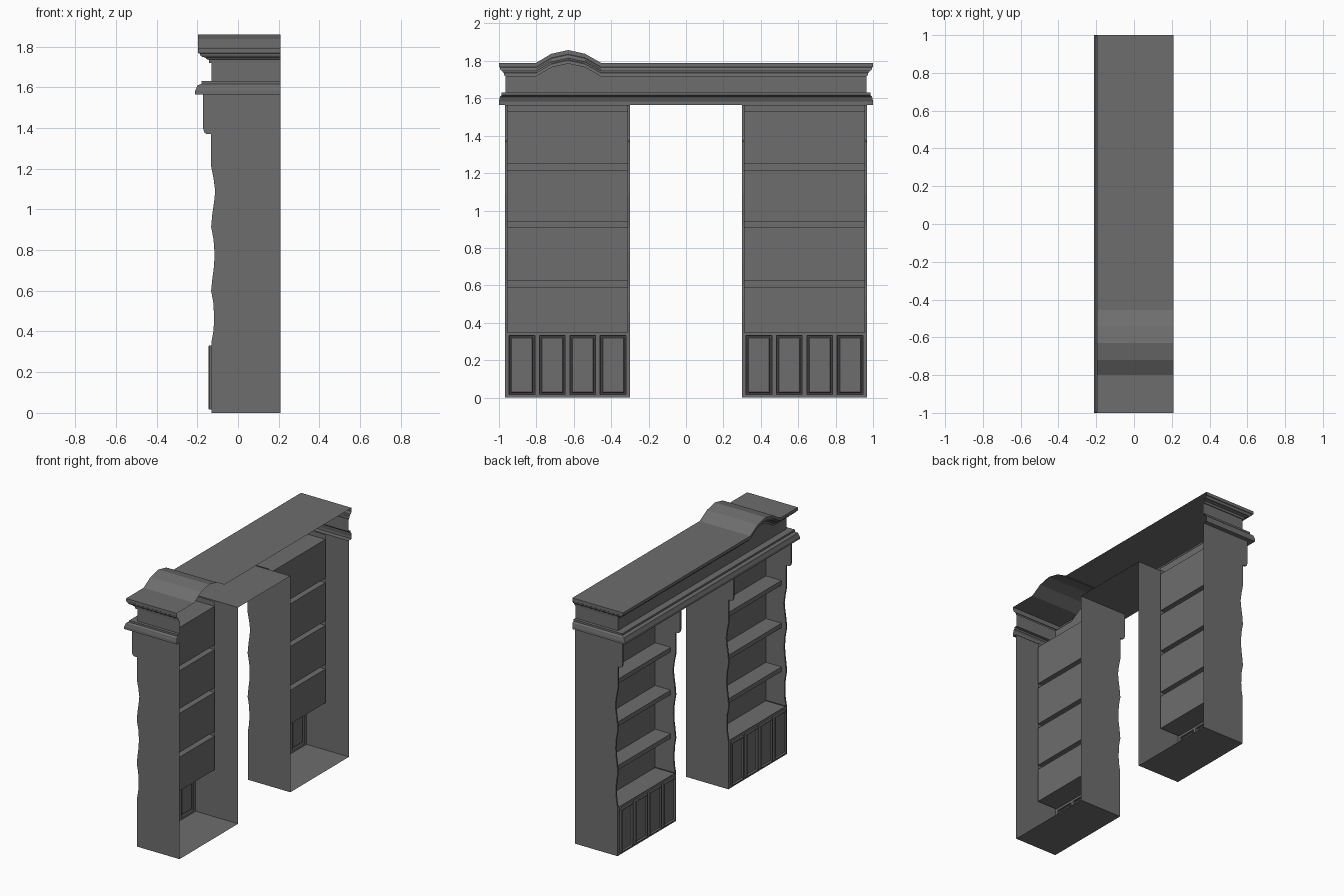
import bpy, bmesh

if "Cube" in bpy.data.objects:
    bpy.data.objects.remove(bpy.data.objects["Cube"])

FRONT, BACK, NICHE = -0.13, 0.21, 0.03     # x planes
CASE_Y, HALF, INNER = 0.6335, 0.335, 0.323  # case centre, half width, niche half width
BASE = 1.565                               # underside of the entablature

finish = bpy.data.materials.new("dark_grey")
finish.diffuse_color = (0.155, 0.155, 0.155, 1)
finish.use_nodes = True
finish.node_tree.nodes["Principled BSDF"].inputs["Base Color"].default_value = finish.diffuse_color


def make(name, verts, faces):
    me = bpy.data.meshes.new(name)
    me.from_pydata(verts, [], faces)
    bm = bmesh.new()
    bm.from_mesh(me)
    bmesh.ops.remove_doubles(bm, verts=bm.verts, dist=1e-5)
    bmesh.ops.recalc_face_normals(bm, faces=bm.faces)
    bm.to_mesh(me)
    bm.free()
    me.materials.append(finish)
    ob = bpy.data.objects.new(name, me)
    bpy.context.collection.objects.link(ob)
    return ob


def loft(name, rows, closed=False, cap=False):
    """Skin a list of equally long point rows; cap closes the last ring."""
    n = len(rows[0])
    verts = [p for r in rows for p in r]
    last = n if closed else n - 1
    faces = [(i * n + j, i * n + (j + 1) % n, (i + 1) * n + (j + 1) % n, (i + 1) * n + j)
             for i in range(len(rows) - 1) for j in range(last)]
    if cap:
        faces.append(tuple(range(len(verts) - n, len(verts))))
    return make(name, verts, faces)


# scalloped front edge of the upright panels, with the bracket at the top (x, z)
EDGE = [(FRONT, 0.35), (-0.121, 0.40), (-0.117, 0.46), (-0.121, 0.54), (-0.132, 0.60),
        (-0.126, 0.66), (-0.118, 0.72), (-0.115, 0.78), (-0.12, 0.85), (-0.132, 0.915),
        (-0.126, 0.98), (-0.117, 1.04), (-0.112, 1.09), (-0.12, 1.15), (-0.132, 1.21),
        (-0.132, 1.37), (-0.155, 1.37), (-0.165, 1.377), (-0.171, 1.395), (-0.171, BASE)]

# niche: cabinet top, back panels and hollow shelves as one folded section
NICHE_SECTION = [(FRONT, 0.347), (NICHE, 0.347)]
for z in (0.592, 0.908, 1.217):
    NICHE_SECTION += [(NICHE, z), (-0.095, z), (-0.095, z + 0.033), (NICHE, z + 0.033)]
NICHE_SECTION += [(NICHE, 1.53), (FRONT, 1.53), (FRONT, BASE)]


def upright(name, y_out, y_in):
    outer = [(BACK, 0), (FRONT, 0)] + EDGE + [(BACK, BASE)]
    inner = EDGE + [(NICHE, BASE), (NICHE, 0.35)]
    verts = [(x, y_out, z) for x, z in outer] + [(x, y_in, z) for x, z in inner]
    n, e = len(outer), len(EDGE)
    faces = [tuple(range(n)), tuple(range(n, n + len(inner)))]
    faces += [(2 + i, 3 + i, n + i + 1, n + i) for i in range(e - 1)]
    make(name, verts, faces)


def rect(x, y, w, z0, z1, inset):
    a, b = y - w / 2 + inset, y + w / 2 - inset
    return [(x, a, z0 + inset), (x, b, z0 + inset), (x, b, z1 - inset), (x, a, z1 - inset)]


def bookcase(side, yc):
    upright(side + "_low_y_upright", yc - HALF, yc - INNER)
    upright(side + "_high_y_upright", yc + HALF, yc + INNER)
    loft(side + "_shelves", [[(x, y, z) for x, z in NICHE_SECTION]
                             for y in (yc - INNER, yc + INNER)])
    # cabinet floor
    make(side + "_floor", [(x, yc + s * HALF, 0) for x, s in
                           ((BACK, -1), (FRONT, -1), (FRONT, 1), (BACK, 1))], [(0, 1, 2, 3)])
    # cabinet front frame with door openings
    w, z0, z1 = 0.138, 0.016, 0.332
    centres = [yc + 0.1625 * k for k in (-1.5, -0.5, 0.5, 1.5)]
    ys = [yc - HALF] + [c + s * w / 2 for c in centres for s in (-1, 1)] + [yc + HALF]
    zs = [0, z0, z1, 0.35]
    verts = [(FRONT, y, z) for z in zs for y in ys]
    n = len(ys)
    faces = [(r * n + c, r * n + c + 1, (r + 1) * n + c + 1, (r + 1) * n + c)
             for r in range(3) for c in range(n - 1) if not (r == 1 and c % 2 == 1)]
    make(side + "_cabinet_frame", verts, faces)
    # framed doors with a recessed panel
    for i, c in enumerate(centres):
        rings = [rect(x, c, w, z0, z1, k) for x, k in
                 ((FRONT, 0), (-0.141, 0), (-0.146, 0.004), (-0.146, 0.009),
                  (-0.136, 0.014))]
        loft(f"{side}_door_{i + 1}", rings, closed=True, cap=True)


bookcase("left", -CASE_Y)
bookcase("right", CASE_Y)

# entablature section: (projection, z), the part above the frieze follows the arch
SECTION = [(0, BASE), (0.081, BASE), (0.081, 1.583), (0.075, 1.595), (0.07, 1.608), (0.05, 1.617),
           (0.05, 1.63), (0, 1.63), (0, 1.72), (0.012, 1.72), (0.014, 1.735), (0.026, 1.739),
           (0.031, 1.746), (0.046, 1.749), (0.055, 1.756), (0.058, 1.765), (0.066, 1.768),
           (0.066, 1.79)]
ARCH = [(-0.80, 0), (-0.72, 0.048), (-0.63, 0.068), (-0.54, 0.048), (-0.455, 0)]
SIDE_Y = 0.965


def station(y, rise, side, at_back=False):
    row = []
    for d, z in SECTION:
        dy = side * 0.035 * d / (0.081 if z < 1.7 else 0.066)
        row.append((BACK if at_back else FRONT - d, y + dy, z + (rise if z > 1.7 else 0)))
    return row


rows = [station(-SIDE_Y, 0, -1, True), station(-SIDE_Y, 0, -1)]
rows += [station(y, h, 0) for y, h in ARCH]
rows += [station(SIDE_Y, 0, 1), station(SIDE_Y, 0, 1, True)]
loft("cornice", rows)

# top board following the arch
top = [r[-1] for r in rows[1:-1]]
loft("top_board", [top, [(BACK, y, z) for x, y, z in top]])

# soffit over the passage
g = CASE_Y - HALF
make("passage_soffit", [(FRONT, -g, BASE), (BACK, -g, BASE), (BACK, g, BASE), (FRONT, g, BASE)],
     [(0, 1, 2, 3)])
